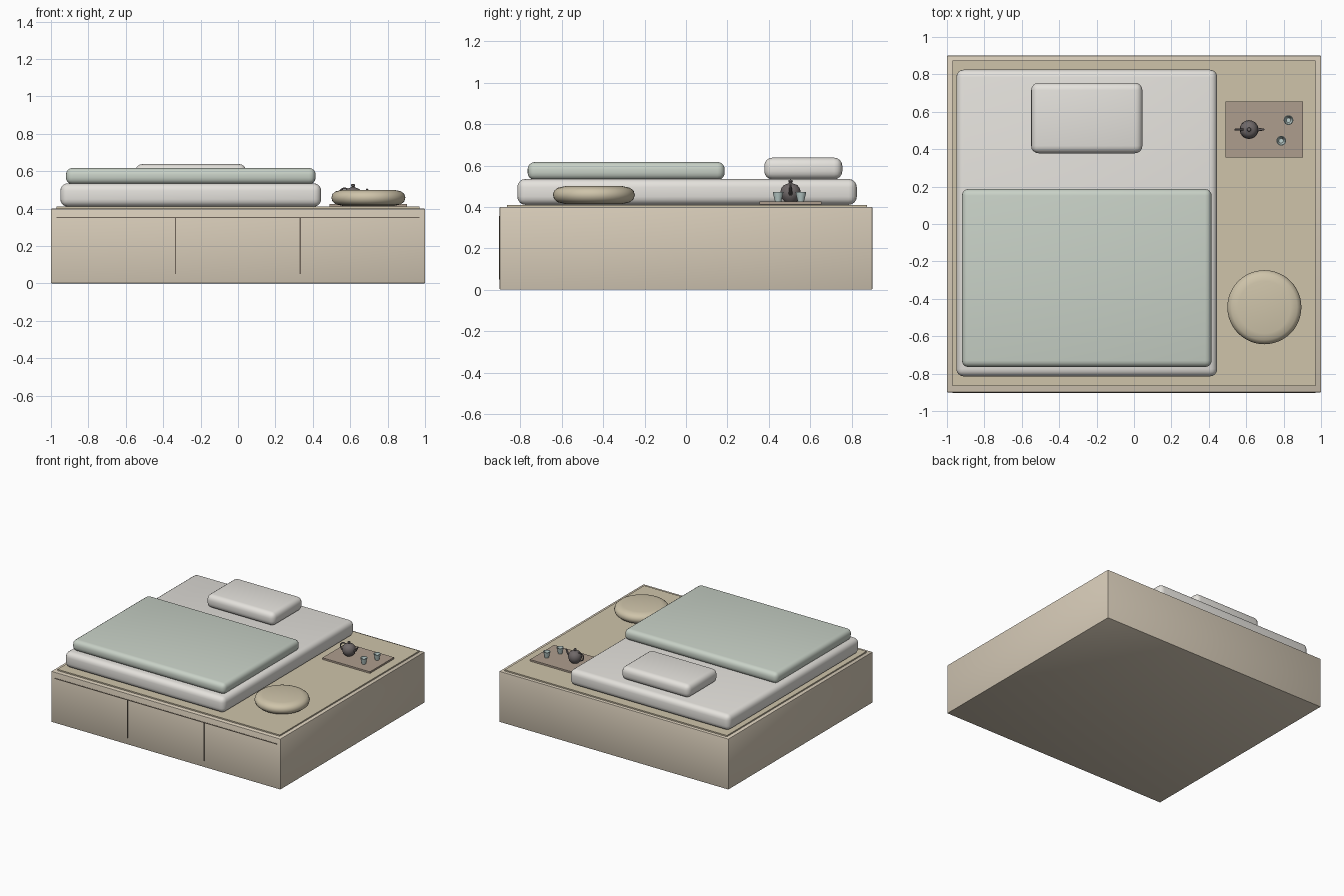
import bpy, bmesh, math
from mathutils import Vector

if "Cube" in bpy.data.objects:
    bpy.data.objects.remove(bpy.data.objects["Cube"])


def material(name, rgb):
    m = bpy.data.materials.new(name)
    m.diffuse_color = (*rgb, 1)
    m.use_nodes = True
    m.node_tree.nodes["Principled BSDF"].inputs["Base Color"].default_value = m.diffuse_color
    return m


WOOD = material("pale_wood", (0.68, 0.60, 0.48))
MAT = material("straw", (0.62, 0.55, 0.40))
DARK = material("dark_gap", (0.16, 0.13, 0.10))
LINEN = material("linen", (0.78, 0.76, 0.72))
SAGE = material("sage", (0.58, 0.64, 0.57))
TRAY = material("tray_wood", (0.42, 0.34, 0.27))
IRON = material("iron", (0.16, 0.14, 0.14))
CELADON = material("celadon", (0.52, 0.64, 0.62))


def finish(name, bm, mat, smooth=False):
    bmesh.ops.recalc_face_normals(bm, faces=bm.faces)
    me = bpy.data.meshes.new(name)
    bm.to_mesh(me)
    bm.free()
    ob = bpy.data.objects.new(name, me)
    bpy.context.collection.objects.link(ob)
    me.materials.append(mat)
    if smooth:
        bpy.ops.object.select_all(action='DESELECT')
        bpy.context.view_layer.objects.active = ob
        ob.select_set(True)
        bpy.ops.object.shade_smooth_by_angle(angle=math.radians(35))
    return ob


def box(name, lo, hi, mat, bevel=0.0, segs=4):
    lo, hi = Vector(lo), Vector(hi)
    bm = bmesh.new()
    bmesh.ops.create_cube(bm, size=1)
    bmesh.ops.scale(bm, vec=hi - lo, verts=bm.verts)
    bmesh.ops.translate(bm, vec=(lo + hi) / 2, verts=bm.verts)
    if bevel:
        bmesh.ops.bevel(bm, geom=bm.edges[:], offset=bevel, segments=segs,
                        profile=0.5, affect='EDGES')
    return finish(name, bm, mat, bevel > 0)


def lathe(name, x, y, profile, mat, steps=32):
    bm = bmesh.new()
    vs = [bm.verts.new((x + r, y, z)) for r, z in profile]
    es = [bm.edges.new(p) for p in zip(vs, vs[1:])]
    bmesh.ops.spin(bm, geom=vs + es, cent=(x, y, 0), axis=(0, 0, 1),
                   angle=2 * math.pi, steps=steps)
    bmesh.ops.remove_doubles(bm, verts=bm.verts, dist=1e-5)
    return finish(name, bm, mat, True)


def tube(name, points, radii, mat, sides=10):
    # sweep a circle along a path lying in an xz plane
    bm = bmesh.new()
    pts = [Vector(p) for p in points]
    rings = []
    for i, p in enumerate(pts):
        t = (pts[min(i + 1, len(pts) - 1)] - pts[max(i - 1, 0)]).normalized()
        side = Vector((0, 1, 0))
        up = t.cross(side)
        rings.append([bm.verts.new(p + radii[i] * (
            math.cos(a) * side + math.sin(a) * up))
            for a in (2 * math.pi * k / sides for k in range(sides))])
    for a, b in zip(rings, rings[1:]):
        for k in range(sides):
            n = (k + 1) % sides
            bm.faces.new((a[k], a[n], b[n], b[k]))
    bm.faces.new(rings[0])
    bm.faces.new(rings[-1])
    return finish(name, bm, mat, True)


# platform with woven top mat and front drawer gaps
box("platform", (-1, -0.9, 0), (1, 0.9, 0.4), WOOD, 0.004, 2)
box("floor_mat", (-0.97, -0.865, 0.395), (0.97, 0.875, 0.41), MAT)
box("drawer_top_gap", (-0.97, -0.903, 0.349), (0.97, -0.895, 0.355), DARK)
for i, x in enumerate((-0.335, 0.333)):
    box(f"drawer_gap_{i + 1}", (x - 0.003, -0.903, 0.05),
        (x + 0.003, -0.895, 0.35), DARK)

# bedding
box("mattress", (-0.95, -0.815, 0.41), (0.445, 0.825, 0.535), LINEN, 0.04)
box("quilt", (-0.92, -0.765, 0.53), (0.415, 0.187, 0.617), SAGE, 0.035)
box("pillow", (-0.55, 0.378, 0.533), (0.045, 0.755, 0.638), LINEN, 0.04)

# round floor cushion
lathe("floor_cushion", 0.697, -0.445,
      [(0, 0.415), (0.14, 0.415), (0.175, 0.423), (0.192, 0.438),
       (0.198, 0.458), (0.192, 0.478), (0.175, 0.492), (0.14, 0.5),
       (0, 0.5)], MAT, 48)

# tea tray with pot and cups
box("tea_tray", (0.488, 0.355, 0.412), (0.903, 0.655, 0.425), TRAY)
px, py = 0.615, 0.505
lathe("teapot_body", px, py,
      [(0, 0.425), (0.028, 0.425), (0.042, 0.44), (0.05, 0.465),
       (0.046, 0.488), (0.034, 0.504), (0.024, 0.509), (0.012, 0.513),
       (0.007, 0.516), (0.011, 0.522), (0.009, 0.53), (0, 0.532)], IRON)
tube("teapot_spout", [(px + 0.035, py, 0.46), (px + 0.06, py, 0.475),
                      (px + 0.078, py, 0.506)],
     [0.012, 0.008, 0.005], IRON)
arc = [math.radians(60 + 24 * k) for k in range(11)]
tube("teapot_handle", [(px - 0.045 + 0.029 * math.cos(a), py,
                        0.478 + 0.03 * math.sin(a)) for a in arc],
     [0.005] * len(arc), IRON)
for i, (x, y) in enumerate(((0.826, 0.555), (0.787, 0.445))):
    lathe(f"tea_cup_{i + 1}", x, y,
          [(0, 0.425), (0.015, 0.425), (0.02, 0.445), (0.026, 0.472),
           (0.022, 0.472), (0.016, 0.445), (0.012, 0.433), (0, 0.433)],
          CELADON, 24)
